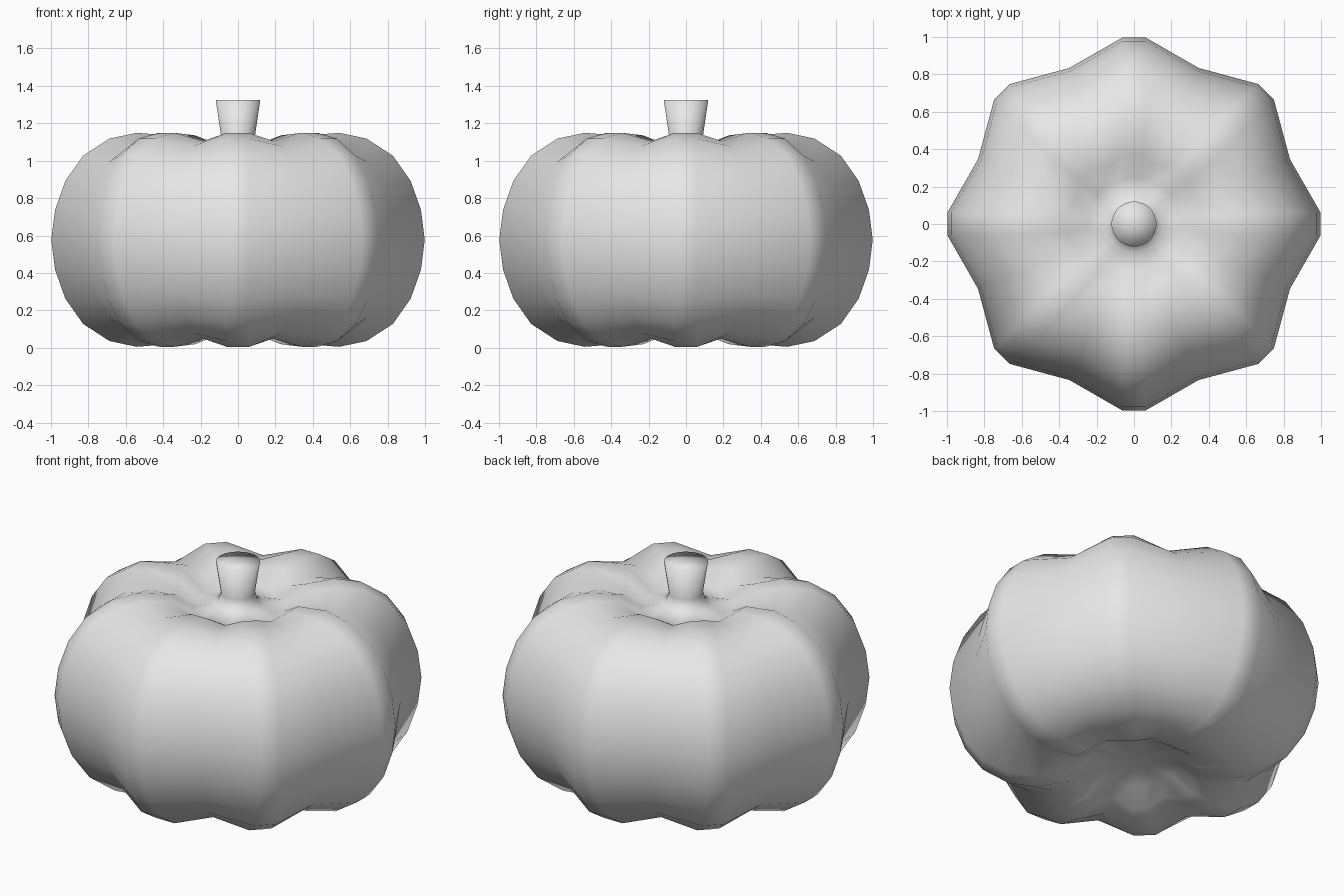
import bpy, bmesh, math

cube = bpy.data.objects.get("Cube")
if cube:
    bpy.data.objects.remove(cube)

grey = bpy.data.materials.new("plain grey")
grey.use_nodes = True
grey.diffuse_color = (0.8, 0.8, 0.8, 1)
grey.node_tree.nodes["Principled BSDF"].inputs["Base Color"].default_value = (0.8, 0.8, 0.8, 1)

MID = 0.577      # height of the widest ring
LOBES = 8


def lobed_ring(bm, r, h, groove):
    """Eight lobes: two crest points and one groove point for each."""
    ring = []
    half = math.asin(min(0.06, 0.12 * r) / r) if r < 0.5 else math.asin(0.06 / r)
    for i in range(LOBES):
        a = i * math.tau / LOBES
        for ang, k in ((a - half, 1), (a + half, 1), (a + math.pi / LOBES, groove)):
            z = MID + h * (1 - (1 - k) * 0.8)
            ring.append(bm.verts.new((r * k * math.cos(ang), r * k * math.sin(ang), z)))
    return ring


def bridge(bm, lower, upper):
    n = len(lower)
    for i in range(n):
        j = (i + 1) % n
        bm.faces.new((lower[i], lower[j], upper[j], upper[i]))


def fan(bm, ring, z, up):
    tip = bm.verts.new((0, 0, z))
    for i, v in enumerate(ring):
        w = ring[(i + 1) % len(ring)]
        bm.faces.new((v, w, tip) if up else (w, v, tip))


# Crest profile from the widest ring up into the dish: radius, height, groove scale
upper = [(0.98, 0.16, 0.903), (0.925, 0.315, 0.903), (0.83, 0.45, 0.903),
         (0.69, 0.541, 0.903), (0.545, 0.572, 0.903), (0.37, 0.558, 0.91),
         (0.25, 0.485, 0.96)]
lower = [(r, -h, k) for r, h, k in reversed(upper)]
profile = lower + [(1.0, 0, 0.903)] + upper
# Flared stem: radius, height
stem = [(0.15, 0.493, 1), (0.11, 0.515, 1), (0.092, 0.56, 1), (0.12, 0.748, 1)]

bm = bmesh.new()
rings = [lobed_ring(bm, *p) for p in profile + stem]
for a, b in zip(rings, rings[1:]):
    bridge(bm, a, b)
fan(bm, rings[0], MID - 0.465, False)
fan(bm, rings[-1], MID + 0.748, True)
bmesh.ops.recalc_face_normals(bm, faces=bm.faces)
for f in bm.faces:
    f.smooth = True

mesh = bpy.data.meshes.new("pumpkin")
bm.to_mesh(mesh)
bm.free()
mesh.materials.append(grey)
pumpkin = bpy.data.objects.new("pumpkin", mesh)
bpy.context.collection.objects.link(pumpkin)
